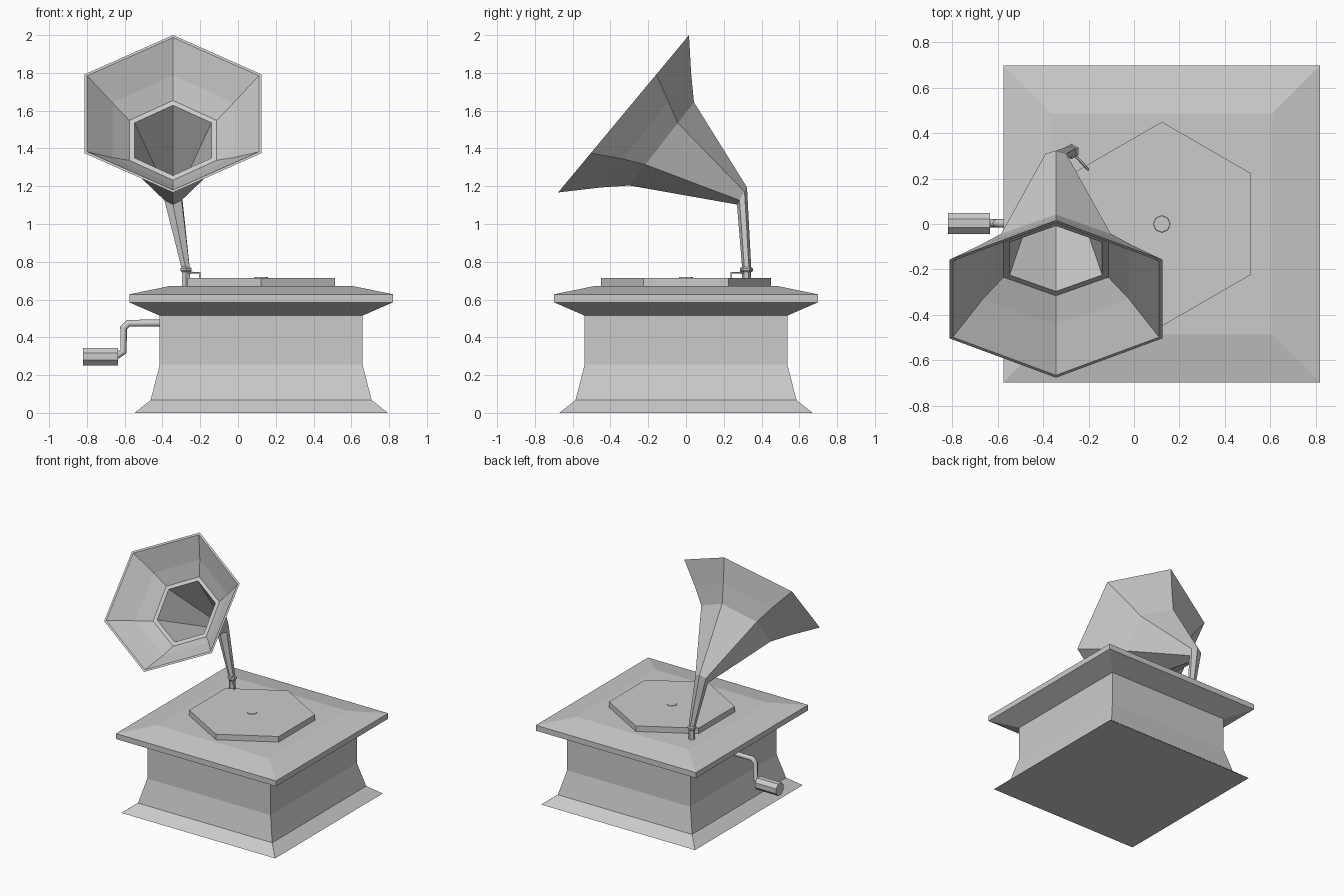
import bpy, bmesh
from math import sin, cos, pi
from mathutils import Vector

if "Cube" in bpy.data.objects:
    bpy.data.objects.remove(bpy.data.objects["Cube"])

CX = 0.1225   # cabinet centre in x
HX = -0.344   # horn centre plane in x


def finish(bm, name):
    bmesh.ops.recalc_face_normals(bm, faces=bm.faces)
    me = bpy.data.meshes.new(name)
    bm.to_mesh(me)
    bm.free()
    ob = bpy.data.objects.new(name, me)
    bpy.context.collection.objects.link(ob)
    return ob


def loft(name, rings):
    """Skin a list of equal-length point loops and cap both ends."""
    bm = bmesh.new()
    loops = [[bm.verts.new(p) for p in r] for r in rings]
    n = len(loops[0])
    for a, b in zip(loops, loops[1:]):
        for i in range(n):
            j = (i + 1) % n
            bm.faces.new((a[i], a[j], b[j], b[i]))
    bm.faces.new(loops[0][::-1])
    bm.faces.new(loops[-1])
    return finish(bm, name)


def ring(c, u, v, r, n, phase=0.0):
    c, u, v = Vector(c), Vector(u), Vector(v)
    return [c + r * (cos(phase + 2 * pi * i / n) * u + sin(phase + 2 * pi * i / n) * v)
            for i in range(n)]


def turned(name, x, y, profile, n, phase=0.0):
    """Vertical stack of polygons from (radius, z) pairs."""
    return loft(name, [ring((x, y, z), (1, 0, 0), (0, 1, 0), r, n, phase) for r, z in profile])


def rod(name, points, r, res):
    cu = bpy.data.curves.new(name, 'CURVE')
    cu.dimensions = '3D'
    cu.bevel_depth = r
    cu.bevel_resolution = res
    cu.use_fill_caps = True
    sp = cu.splines.new('POLY')
    sp.points.add(len(points) - 1)
    for p, co in zip(sp.points, points):
        p.co = (*co, 1)
    ob = bpy.data.objects.new(name, cu)
    bpy.context.collection.objects.link(ob)
    return ob


# Cabinet and overhanging lid (half widths and heights)
s = 2 ** 0.5
turned("cabinet", CX, 0, [(h * s, z) for h, z in
       [(0.67, 0), (0.585, 0.068), (0.537, 0.255), (0.537, 0.53)]], 4, pi / 4)
turned("lid", CX, 0, [(h * s, z) for h, z in
       [(0.537, 0.515), (0.6975, 0.585), (0.6975, 0.628), (0.487, 0.671)]], 4, pi / 4)

# Turntable with its centre button
turned("turntable", CX, 0, [(0.45, 0.66), (0.45, 0.715)], 6, pi / 2)
turned("turntable_button", CX, 0, [(0.04, 0.71), (0.036, 0.719)], 8)

# Horn: lofted hexagons, outside then back down the inside
def horn_ring(bottom, top, inset=0.0, forward=0.0):
    b, t = Vector((HX, *bottom)), Vector((HX, *top))
    up = (t - b).normalized()
    c = (b + t) / 2 + forward * Vector((0, -up.z, up.y))
    return ring(c, up, (1, 0, 0), (t - b).length / 2 - inset, 6)

elbow = ((0.27, 1.103), (0.323, 1.194))
waist = ((-0.30, 1.204), (0.042, 1.645))
flare = ((-0.455, 1.193), (0.027, 1.80))
mouth = ((-0.677, 1.167), (0.016, 2.0))
loft("horn", [
    ring((-0.275, 0.322, 0.755), (0, 1, 0), (1, 0, 0), 0.024, 6),
    horn_ring(*elbow), horn_ring(*waist), horn_ring(*flare), horn_ring(*mouth),
    horn_ring(*mouth, 0.017), horn_ring(*flare, 0.017),
    horn_ring(*waist, 0.012, 0.03), horn_ring(*waist, 0.044, 0.03),
    horn_ring(*elbow, 0.014, 0.01)])

# Horn post, collar and needle arm
turned("horn_post", -0.275, 0.32, [(0.024, 0.66), (0.024, 0.75)], 6, pi / 2)
turned("horn_collar", -0.275, 0.32, [(0.026, 0.745), (0.034, 0.753),
       (0.034, 0.765), (0.026, 0.773)], 6, pi / 2)
rod("needle_arm", [(-0.275, 0.32, 0.742), (-0.202, 0.24, 0.742), (-0.202, 0.24, 0.714)], 0.006, 0)

# Winding crank and its grip
rod("crank", [(-0.39, 0.003, 0.475), (-0.58, 0.003, 0.475), (-0.606, 0.003, 0.45),
              (-0.606, 0.003, 0.325), (-0.65, 0.003, 0.298)], 0.019, 2)
loft("crank_grip", [ring((x, 0.003, 0.298), (0, 1, 0), (0, 0, 1), 0.05, 8, pi / 8)
                    for x in (-0.82, -0.635)])
